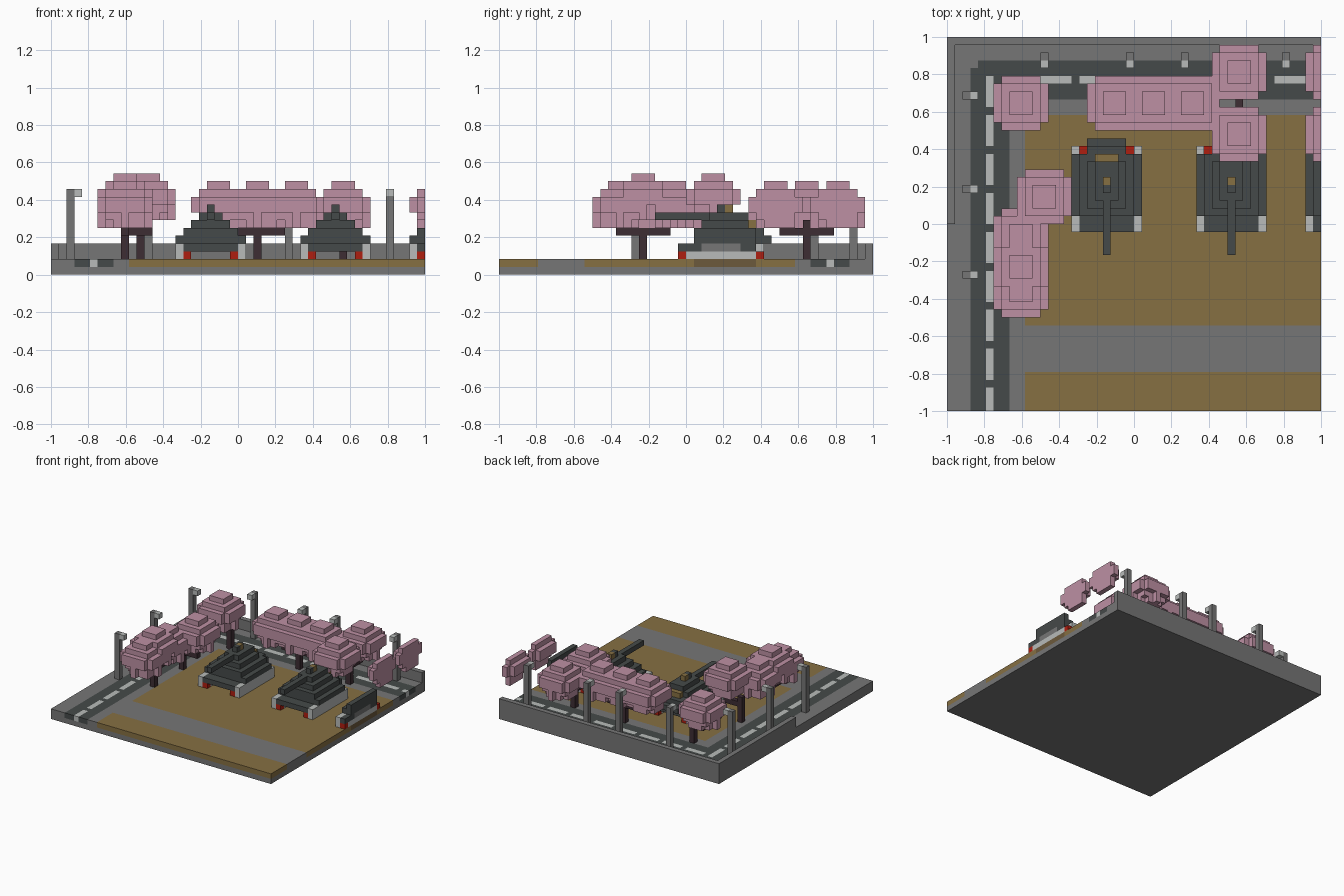
import bpy, bmesh, random
from mathutils import Vector

random.seed(4)
if "Cube" in bpy.data.objects:
    bpy.data.objects.remove(bpy.data.objects["Cube"], do_unlink=True)

N = 48            # blocks along each side
U = 2 / N         # block size

COLORS = {
    "concrete_grey": (0.18, 0.18, 0.18),
    "dark_slate": (0.06, 0.068, 0.067),
    "earth_brown": (0.24, 0.16, 0.055),
    "shaded_earth": (0.15, 0.10, 0.045),
    "blossom_pink": (0.51, 0.28, 0.37),
    "pale_grey": (0.48, 0.50, 0.49),
    "signal_red": (0.43, 0.013, 0.005),
    "bark": (0.048, 0.026, 0.034),
}
GREY, DARK, EARTH, SHADE, PINK, PALE, RED, BARK = COLORS
materials = {}
for name, rgb in COLORS.items():
    m = bpy.data.materials.new(name)
    m.use_nodes = True
    m.diffuse_color = (*rgb, 1)
    m.node_tree.nodes["Principled BSDF"].inputs["Base Color"].default_value = (*rgb, 1)
    materials[name] = m


class Blocks:
    """A part made of unit blocks; only its outer faces are kept."""

    def __init__(self, name):
        self.name, self.cells = name, {}

    def box(self, xs, ys, zs, color):
        for x in range(xs[0], min(xs[1], N)):
            for y in range(*ys):
                for z in range(*zs):
                    self.cells[x, y, z] = color

    def build(self):
        bm = bmesh.new()
        used = sorted(set(self.cells.values()))
        verts = {}

        def vert(p):
            key = tuple(int(c) for c in p)
            if key not in verts:
                verts[key] = bm.verts.new((key[0] * U - 1, key[1] * U - 1, key[2] * U))
            return verts[key]

        for cell, color in self.cells.items():
            for axis in range(3):
                for side in (0, 1):
                    step = Vector((0, 0, 0))
                    step[axis] = 1 if side else -1
                    if tuple(int(c) for c in Vector(cell) + step) in self.cells:
                        continue
                    a, b = Vector((0, 0, 0)), Vector((0, 0, 0))
                    a[(axis + 1) % 3] = 1
                    b[(axis + 2) % 3] = 1
                    o = Vector(cell) + (step if side else Vector((0, 0, 0)))
                    loop = [o, o + a, o + a + b, o + b]
                    f = bm.faces.new([vert(p) for p in (loop if side else loop[::-1])])
                    f.material_index = used.index(color)
        bmesh.ops.dissolve_limit(bm, angle_limit=0.01, verts=bm.verts[:],
                                 edges=bm.edges[:], delimit={'MATERIAL'})
        mesh = bpy.data.meshes.new(self.name)
        bm.to_mesh(mesh)
        bm.free()
        for c in used:
            mesh.materials.append(materials[c])
        bpy.context.collection.objects.link(bpy.data.objects.new(self.name, mesh))


# Ground slab with fields, road, dashes and the low corner wall
ground = Blocks("ground")
ground.box((0, N), (0, N), (0, 2), GREY)
ground.box((10, N), (0, 5), (1, 2), EARTH)
ground.box((10, N), (11, 38), (1, 2), EARTH)
ground.box((47, N), (25, 33), (1, 2), SHADE)
ground.box((3, 8), (0, 45), (1, 2), DARK)
ground.box((3, N), (40, 45), (1, 2), DARK)
ground.box((3, 4), (44, 45), (1, 2), GREY)
for s in range(-1, 43, 5):
    ground.box((5, 6), (max(s, 0), s + 4), (1, 2), PALE)
for s in range(7, N, 5):
    ground.box((s, s + 4), (42, 43), (1, 2), PALE)
ground.box((0, 1), (24, N), (2, 4), GREY)
ground.box((0, N), (47, N), (2, 4), GREY)
ground.build()


# Street lamps along both arms of the road
def lamp(name, x, y, dx, dy):
    p = Blocks(name)
    p.box((x, x + 1), (y, y + 1), (2, 11), GREY)
    p.box((x + dx, x + dx + 1), (y + dy, y + dy + 1), (10, 11), PALE)
    p.build()


for y in (17, 28, 40):
    lamp("side_lamp", 2, y, 1, 0)
for x in (12, 23, 30, 43):
    lamp("back_lamp", x, 45, 0, -1)


# Armoured vehicles; the last one is cut by the edge of the slab
def vehicle(x):
    v = Blocks("armoured_vehicle")

    def part(x0, x1, ys, zs, color):
        v.box((x + x0, x + x1), ys, zs, color)

    part(1, 8, (23, 34), (3, 4), DARK)
    for outer, inner in ((0, 1), (8, 7)):
        part(outer, outer + 1, (23, 34), (2, 4), PALE)
        part(inner, inner + 1, (24, 33), (2, 3), PALE)
        part(inner, inner + 1, (26, 31), (3, 4), GREY)
        part(inner, inner + 1, (23, 24), (2, 3), RED)
        part(inner, inner + 1, (33, 34), (2, 3), RED)
        v.cells.pop((x + inner, 33, 3), None)
    part(0, 9, (25, 33), (4, 5), DARK)
    part(2, 7, (33, 35), (4, 5), DARK)
    part(1, 8, (25, 33), (5, 6), DARK)
    part(2, 7, (33, 34), (5, 6), DARK)
    part(2, 7, (26, 32), (6, 7), DARK)
    part(3, 6, (32, 33), (6, 7), EARTH)
    part(3, 6, (27, 32), (7, 8), DARK)
    part(4, 5, (20, 27), (7, 8), DARK)
    part(4, 5, (28, 29), (8, 9), DARK)
    part(4, 5, (29, 30), (8, 9), EARTH)
    v.build()


for x in (16, 32, 46):
    vehicle(x)


# Blossom clumps: stepped domes sharing one block part per tree group
def dome(p, x, y, top):
    layers = ((2, False), (1, False), (0, True), (0, True), (1, False), (1, True))
    for i, (inset, notch) in enumerate(layers):
        a, b, z = inset, 7 - inset, (top - 1 - i, top - i)
        if notch:
            p.box((x + a + 1, x + b - 1), (y + a, y + b), z, PINK)
            p.box((x + a, x + b), (y + a + 1, y + b - 1), z, PINK)
        else:
            p.box((x + a, x + b), (y + a, y + b), z, PINK)
    for _ in range(5):
        dx, dy = random.choice(((0, 3), (6, 3), (3, 0), (3, 6), (1, 5), (5, 1)))
        p.box((x + dx, x + dx + 1), (y + dy, y + dy + 1), (top - 6, top - 4), PINK)


def tree(name, domes, trunk=None, branch=None):
    p = Blocks(name)
    if trunk:
        x, y = trunk
        p.box((x, x + 1), (y, y + 1), (2, 7), BARK)
        p.box(*branch, (5, 6), BARK)
    for d in domes:
        dome(p, *d)
    p.build()


tree("front_left_tree", [(6, 12, 12), (6, 15, 13), (6, 19, 12)],
     (9, 18), ((9, 10), (15, 22)))
tree("middle_left_tree", [(9, 24, 13)], (9, 27), ((9, 13), (27, 28)))
tree("corner_tree", [(6, 36, 12)], (11, 39), ((9, 12), (39, 40)))
tree("back_tree", [(18, 36, 12), (23, 36, 12), (28, 36, 12)],
     (26, 39), ((23, 30), (39, 40)))
tree("back_right_tree", [(34, 40, 12), (34, 32, 12)],
     (37, 39), ((37, 38), (36, 43)))
tree("edge_tree", [(46, 40, 12), (46, 32, 12)])
